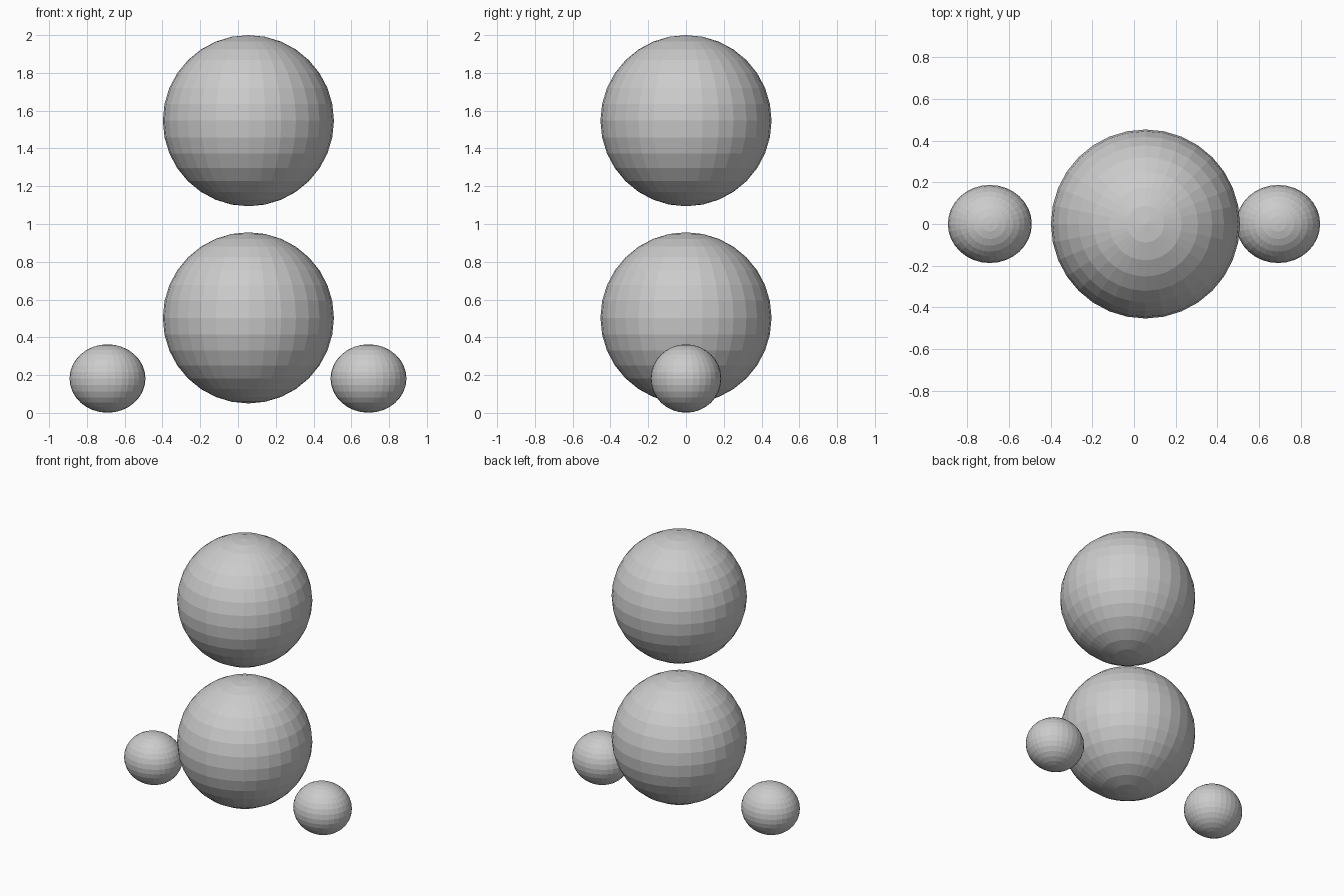
import bpy

if "Cube" in bpy.data.objects:
    bpy.data.objects.remove(bpy.data.objects["Cube"])


def ball(name, location, radii):
    """Flat-shaded UV sphere stretched to the given radii."""
    bpy.ops.mesh.primitive_uv_sphere_add(segments=32, ring_count=16, radius=1, location=location)
    obj = bpy.context.object
    obj.name = name
    obj.scale = radii
    bpy.ops.object.transform_apply(location=False, rotation=False, scale=True)
    return obj


# Two large stacked balls, slightly off centre
for name, z in (("lower_ball", 0.503), ("upper_ball", 1.547)):
    ball(name, (0.055, 0, z), (0.453, 0.453, 0.453))

# Small flattened balls on either side
for name, side in (("left_small_ball", -1), ("right_small_ball", 1)):
    ball(name, (side * 0.691, 0, 0.182), (0.201, 0.187, 0.181))
